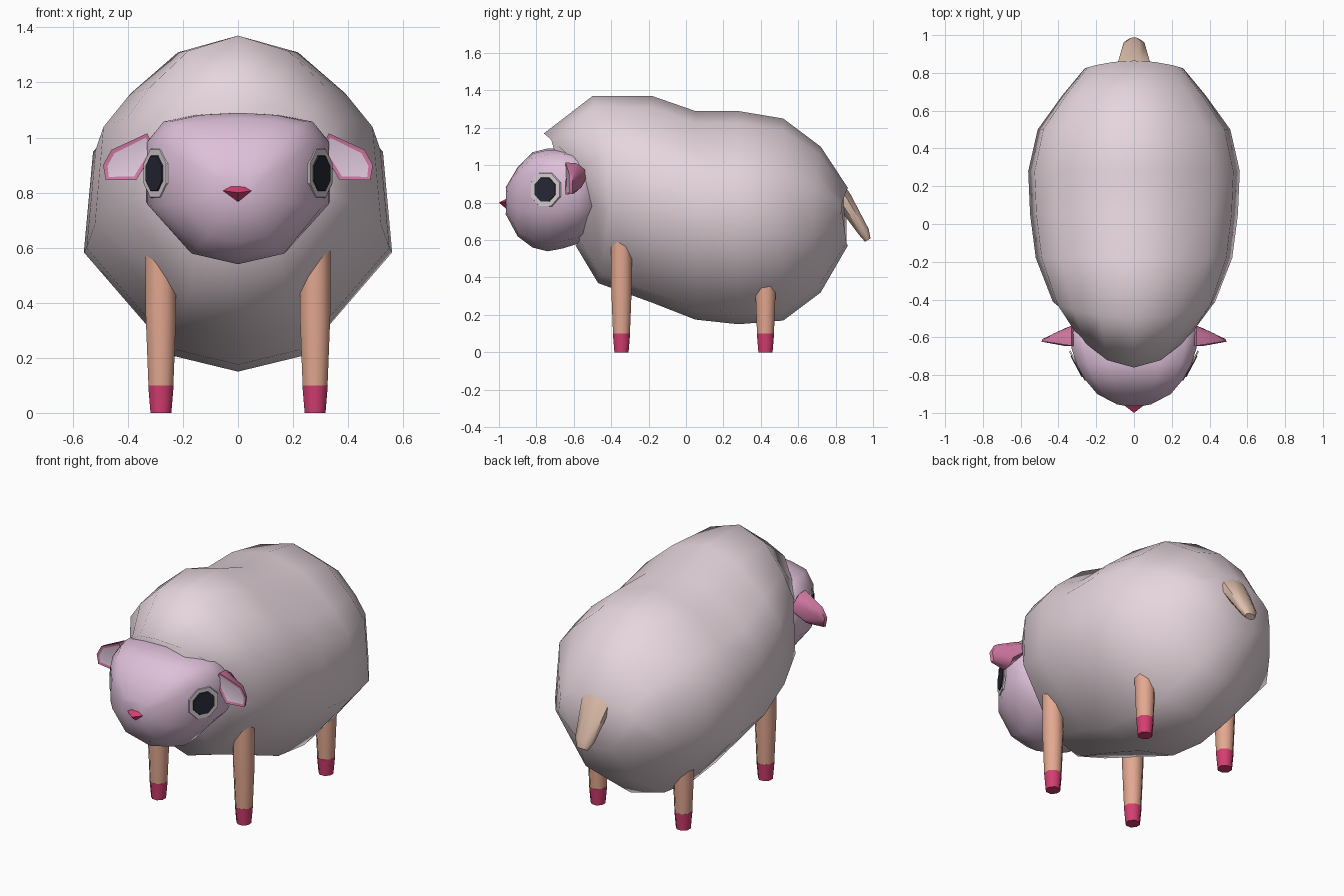
import bpy, bmesh, math
from mathutils import Vector

cube = bpy.data.objects.get("Cube")
if cube:
    bpy.data.objects.remove(cube, do_unlink=True)


def material(name, r, g, b):
    lin = [((c / 255 + 0.055) / 1.055) ** 2.4 for c in (r, g, b)]
    m = bpy.data.materials.new(name)
    m.use_nodes = True
    m.diffuse_color = (*lin, 1)
    m.node_tree.nodes["Principled BSDF"].inputs["Base Color"].default_value = (*lin, 1)
    return m


WOOL = material("wool", 230, 214, 221)
FACE = material("face_lilac", 222, 192, 217)
EAR = material("ear_pink", 208, 120, 162)
EAR_IN = material("inner_ear", 224, 200, 220)
LEG = material("leg_tan", 226, 168, 144)
TAIL = material("tail_beige", 222, 190, 172)
HOOF = material("hoof_magenta", 212, 62, 112)
EYE_RING = material("eye_ring", 218, 208, 212)
PUPIL = material("pupil", 38, 40, 54)


def finish(name, bm, mats, angle=60):
    bmesh.ops.recalc_face_normals(bm, faces=bm.faces)
    mesh = bpy.data.meshes.new(name)
    bm.to_mesh(mesh)
    bm.free()
    for m in mats:
        mesh.materials.append(m)
    mesh.shade_smooth()
    mesh.set_sharp_from_angle(angle=math.radians(angle))
    obj = bpy.data.objects.new(name, mesh)
    bpy.context.collection.objects.link(obj)
    return obj


def skin(bm, loops):
    """Join point loops into a closed skin with end caps."""
    rings = [[bm.verts.new(p) for p in loop] for loop in loops]
    n = len(rings[0])
    for a, b in zip(rings, rings[1:]):
        for i in range(n):
            j = (i + 1) % n
            bm.faces.new((a[i], a[j], b[j], b[i]))
    bm.faces.new(rings[0])
    bm.faces.new(rings[-1])


def loft(name, half, sections, mat):
    """Section: y, top, bottom, half width, bow of the sides, shear of the bottom."""
    full = half + [(-x, z) for x, z in half[-2:0:-1]]
    bm = bmesh.new()
    skin(bm, [[(x * w, y + bow * x * x + shear * (1 - f), lo + f * (hi - lo))
               for x, f in full] for y, hi, lo, w, bow, shear in sections])
    return finish(name, bm, [mat], 75)


def tube(name, steps, mat, n=8, squash=1.0, angle=60):
    """Tapered tube through (centre, radius) steps."""
    axis = Vector(steps[-1][0]) - Vector(steps[0][0])
    rot = axis.to_track_quat('Z', 'Y')
    bm = bmesh.new()
    skin(bm, [[Vector(c) + rot @ Vector((r * math.cos(a), r * squash * math.sin(a), 0))
               for a in (math.tau * (i + 0.5) / n for i in range(n))] for c, r in steps])
    return finish(name, bm, [mat], angle)


# Woolly body
loft("body",
     [(0, 1), (.42, .945), (.75, .81), (.94, .70), (1, .38), (.42, .05), (0, 0)],
     [(-.76, 1.17, .57, .34, .17, .17),
      (-.50, 1.37, .37, .43, .07, .03),
      (-.18, 1.37, .265, .52, 0, 0),
      (.05, 1.29, .175, .55, 0, 0),
      (.28, 1.29, .15, .56, 0, 0),
      (.52, 1.25, .17, .51, -.02, 0),
      (.72, 1.10, .32, .38, -.04, 0),
      (.865, .88, .57, .26, -.04, 0)], WOOL)

# Head
loft("head",
     [(0, 1), (.45, .985), (.82, .94), (1, .80), (1, .38), (.55, .07), (0, 0)],
     [(-.965, .88, .74, .09, .01, 0),
      (-.90, .99, .62, .195, 0, 0),
      (-.82, 1.07, .56, .262, 0, 0),
      (-.74, 1.09, .54, .305, 0, 0),
      (-.66, 1.09, .555, .33, 0, 0),
      (-.58, 1.08, .58, .335, 0, 0),
      (-.48, 1.0, .65, .30, 0, 0)], FACE)

# Nose: a small faceted point
bm = bmesh.new()
tip = bm.verts.new((0, -1, .80))
rim = [bm.verts.new((x, -.95, z)) for x, z in
       [(-.065, .808), (-.03, .827), (.03, .827), (.065, .808), (0, .758)]]
for i in range(5):
    bm.faces.new((tip, rim[i], rim[(i + 1) % 5]))
bm.faces.new(rim)
finish("nose", bm, [HOOF], 30)

# Tail
tube("tail", [((0, .80, .88), .09), ((0, .84, .82), .092), ((0, .95, .645), .06),
              ((0, .972, .60), .034)], TAIL, 8, .55)


def ear(name, s):
    outline = [(.30, .96), (.33, 1.015), (.46, .955), (.49, .90), (.48, .845), (.37, .845)]
    cx, cz = .39, .93
    loops = []
    for depth, scale in ((0, 1), (.55, .95), (1, .55)):
        loops.append([(s * (cx + (x - cx) * (scale if x > .35 else 1)),
                       -.645 + .02 * (x > .4) + depth * (.03 + .09 * (.49 - x) / .19),
                       cz + (z - cz) * scale) for x, z in outline])
    bm = bmesh.new()
    skin(bm, loops)
    bmesh.ops.recalc_face_normals(bm, faces=bm.faces)
    bm.faces.ensure_lookup_table()
    front = bm.faces[-2]
    # Pale inner panel set into the front face
    bmesh.ops.inset_region(bm, faces=[front], thickness=.016, depth=-.004)
    front.material_index = 1
    finish(name, bm, [EAR, EAR_IN], 50)


# Mirrored parts
for s, side in ((1, "left"), (-1, "right")):
    ear(side + "_ear", s)
    normal = Vector((s * .88, -.47, 0))
    centre = Vector((s * .296, -.75, .87))
    tube(side + "_eye_ring", [(centre - normal * .002, .098), (centre + normal * .007, .094)],
         EYE_RING, 8, 1, 30)
    tube(side + "_pupil", [(centre + normal * .005, .07), (centre + normal * .012, .068)],
         PUPIL, 8, 1, 30)
    for y, place in ((-.345, "front"), (.425, "back")):
        x = s * .28
        top = .6 if place == "front" else .45
        tube(f"{place}_{side}_leg", [((x, y, .10), .049), ((x, y, .36), .06), ((x, y, top), .06)], LEG)
        tube(f"{place}_{side}_hoof", [((x, y, 0), .041), ((x, y, .10), .05)], HOOF)
